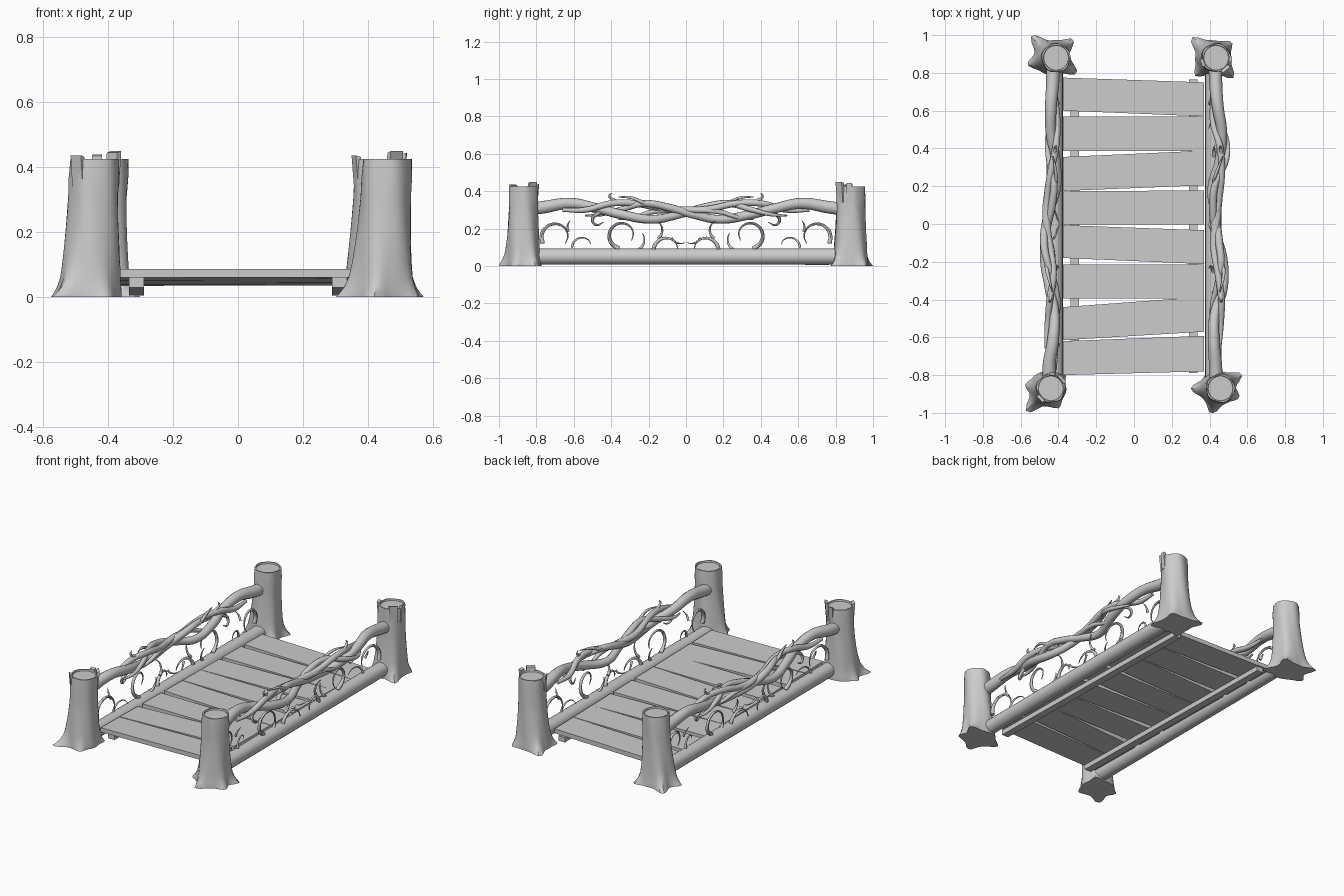
import bpy, bmesh, math
from mathutils import Vector, Matrix

if "Cube" in bpy.data.objects:
    bpy.data.objects.remove(bpy.data.objects["Cube"])


def finish(name, bm, smooth=True):
    bmesh.ops.recalc_face_normals(bm, faces=bm.faces)
    me = bpy.data.meshes.new(name)
    bm.to_mesh(me)
    bm.free()
    ob = bpy.data.objects.new(name, me)
    bpy.context.collection.objects.link(ob)
    if smooth:
        bpy.ops.object.select_all(action='DESELECT')
        ob.select_set(True)
        bpy.context.view_layer.objects.active = ob
        bpy.ops.object.shade_smooth_by_angle(angle=math.radians(40))
    return ob


def prism(name, outline, zlow, zhigh):
    """Flat slab; heights are functions of y."""
    bm = bmesh.new()
    lo = [bm.verts.new((x, y, zlow(y))) for x, y in outline]
    hi = [bm.verts.new((x, y, zhigh(y))) for x, y in outline]
    bm.faces.new(lo)
    bm.faces.new(hi)
    for i in range(len(lo)):
        j = (i + 1) % len(lo)
        bm.faces.new((lo[i], lo[j], hi[j], hi[i]))
    return finish(name, bm, False)


def tube(name, pts, sides=3):
    """Tapered branch through (x, y, z, radius) points."""
    cu = bpy.data.curves.new(name, 'CURVE')
    cu.dimensions = '3D'
    cu.bevel_depth = 1.0
    cu.bevel_resolution = sides
    cu.resolution_u = 6
    cu.use_fill_caps = True
    sp = cu.splines.new('BEZIER')
    sp.bezier_points.add(len(pts) - 1)
    for b, (x, y, z, r) in zip(sp.bezier_points, pts):
        b.co = (x, y, z)
        b.radius = r
        b.handle_left_type = b.handle_right_type = 'AUTO'
    ob = bpy.data.objects.new(name, cu)
    bpy.context.collection.objects.link(ob)
    bpy.ops.object.select_all(action='DESELECT')
    ob.select_set(True)
    bpy.context.view_layer.objects.active = ob
    bpy.ops.object.convert(target='MESH')
    bpy.ops.object.shade_smooth_by_angle(angle=math.radians(45))


# Tree-stump posts with flared roots and a recessed cut top
PROFILE = [(0, .094), (.012, .094), (.03, .092), (.06, .089), (.1, .087), (.16, .083),
           (.23, .079), (.31, .076), (.37, .077), (.425, .074)]


def stump(name, base, top, roots, chips=()):
    bm = bmesh.new()
    n = 40
    rings = []

    def ring(z, r, lobed=True):
        t = min(1, z / .42) ** .8
        cx, cy = (base[k] + (top[k] - base[k]) * t for k in (0, 1))
        vs = []
        for i in range(n):
            a = 2 * math.pi * i / n
            rr = r
            if lobed:
                for deg, amp in roots:
                    d = (a - math.radians(deg) + math.pi) % (2 * math.pi) - math.pi
                    rr += amp * math.exp(-(d / .26) ** 2) * math.exp(-z / .035)
                    rr += .25 * amp * math.exp(-(d / .4) ** 2) * math.exp(-z / .16)
                rr += .0025 * math.sin(5 * a + 9 * z + base[0] * 9)
            y = max(-1, min(1, cy + rr * math.sin(a)))
            vs.append(bm.verts.new((cx + rr * math.cos(a), y, z)))
        rings.append(vs)

    for z, r in PROFILE:
        ring(z, r)
    ring(.425, .067, False)
    ring(.416, .065, False)
    for a, b in zip(rings, rings[1:]):
        for i in range(n):
            j = (i + 1) % n
            bm.faces.new((a[i], a[j], b[j], b[i]))
    bm.faces.new(rings[0])
    bm.faces.new(rings[-1])
    # splintered bark pieces on the rim
    for deg, width, height in chips:
        m = (Matrix.Translation((top[0], top[1], 0)) @ Matrix.Rotation(math.radians(deg), 4, 'Z')
             @ Matrix.Translation((.072, 0, (height + .34) / 2))
             @ Matrix.Rotation(.08, 4, 'Y')
             @ Matrix.Diagonal((.016, width, height - .34, 1)))
        vs = bmesh.ops.create_cube(bm, size=1, matrix=m)['verts']
        for v in sorted(vs, key=lambda v: v.co.z)[-2:]:
            v.co.z -= .006
    finish(name, bm)


stump("front_left_stump", (-.455, -.87), (-.44, -.87),
      [(228, .06), (45, .03), (172, .025), (300, .02)],
      [(40, .05, .45), (85, .03, .44), (225, .045, .437)])
stump("back_left_stump", (-.435, .88), (-.412, .88),
      [(132, .05), (40, .045), (-32, .05), (195, .03)])
stump("back_right_stump", (.42, .88), (.435, .88),
      [(138, .05), (40, .025), (-45, .045), (225, .035)],
      [(-50, .05, .45), (-5, .03, .445), (200, .04, .437)])
stump("front_right_stump", (.44, -.87), (.458, -.87),
      [(30, .045), (-22, .025), (258, .035), (180, .035)])

# Round side logs
for side, s in (("left", -1), ("right", 1)):
    bm = bmesh.new()
    bmesh.ops.create_cone(bm, cap_ends=True, segments=20, radius1=.043, radius2=.043, depth=1.64,
                          matrix=Matrix.Translation((s * .42, 0, .051)) @ Matrix.Rotation(math.pi / 2, 4, 'X'))
    finish(side + "_log", bm)


# Gently sloped deck: support beams and eight uneven planks
def deck(offset):
    return lambda y: .06 + offset - .025 * (y + .8) / 1.57


for side, s in (("left", -1), ("right", 1)):
    prism(side + "_beam", [(s * .29, -.79), (s * .335, -.79), (s * .335, .765), (s * .29, .765)],
          deck(-.03), deck(0))
PLANKS = [(.775, .60, .75, .57), (.568, .387, .568, .387), (.355, .175, .388, .205),
          (.173, -.003, .178, -.003), (-.006, -.18, -.033, -.212), (-.214, -.395, -.214, -.395),
          (-.44, -.615, -.385, -.57), (-.62, -.80, -.592, -.78)]
for i, (lt, lb, rt, rb) in enumerate(PLANKS):
    prism(f"plank_{i + 1}", [(-.376, lb), (.371, rb), (.371, rt), (-.376, lt)], deck(0), deck(.027))

# Interwoven handrail branches: (y, sideways offset, z, radius)
MAIN = [(-.9, .0, .295, .036), (-.76, 0, .315, .035), (-.62, -.01, .335, .031), (-.48, -.01, .31, .027),
        (-.34, .015, .275, .026), (-.18, .025, .25, .024), (-.04, 0, .275, .022), (.1, -.015, .315, .021),
        (.22, -.01, .335, .018), (.34, .02, .305, .015), (.46, .03, .275, .01), (.54, .015, .27, .004)]
THIN = [(-.66, .02, .30, .01), (-.54, .025, .30, .016), (-.4, .015, .335, .018), (-.27, -.01, .335, .018),
        (-.12, -.015, .305, .018), (.04, .01, .30, .017), (.18, .02, .29, .014), (.28, 0, .26, .01), (.36, -.02, .25, .004)]
TWIGS = [[(-.33, 0, .33, .012), (-.38, .01, .35, .009), (-.41, .015, .375, .006), (-.4, .015, .39, .002)],
         [(-.15, 0, .31, .012), (-.22, .02, .335, .011), (-.29, .015, .365, .008), (-.36, 0, .37, .003)],
         [(-.45, 0, .295, .012), (-.5, .01, .25, .009), (-.48, .02, .22, .006), (-.44, .02, .235, .002)]]
# Curling shoots under the rail: centre y, z, radius, start and end angle, thickness
CURLS = [(-.695, .155, .08, 205, -35, .012), (-.58, .22, .06, 215, 150, .008),
         (-.55, .10, .06, 180, 20, .007), (-.34, .165, .075, 255, -30, .012),
         (-.28, .15, .07, 270, 390, .01), (-.1, .085, .075, 190, 10, .012),
         (-.02, .17, .06, 200, 290, .007), (-.18, .2, .06, 300, 420, .009)]


def rail_x(side, y):
    """Sideways wander of each handrail."""
    if side < 0:
        return -.43 - .035 * math.exp(-((y + .04) / .18) ** 2) - .02 * math.exp(-((y + .75) / .15) ** 2)
    return .432 + .04 * math.exp(-((y - .38) / .14) ** 2) + .025 * math.exp(-((y + .3) / .15) ** 2)


for side, s in (("left", -1), ("right", 1)):
    for end, e in (("front", 1), ("back", -1)):
        def place(p):
            y, dx, z, r = p
            return (rail_x(s, e * y) + e * s * dx, e * y, z, r)

        tube(f"{side}_{end}_rail_branch", [place(p) for p in MAIN])
        tube(f"{side}_{end}_rail_vine", [place(p) for p in THIN])
        for k, t in enumerate(TWIGS):
            tube(f"{side}_{end}_twig_{k + 1}", [place(p) for p in t], 2)
        for k, (cy, cz, rad, a0, a1, th) in enumerate(CURLS):
            pts = []
            for i in range(8):
                f = i / 7
                a = math.radians(a0 + (a1 - a0) * f)
                rr = rad * (1 - .25 * f)
                x = s * (.425 + .03 * f * (1 if k % 2 else -1))
                pts.append((x, e * (cy + rr * math.cos(a)), cz + rr * math.sin(a), th * (1 - .8 * f)))
            tube(f"{side}_{end}_curl_{k + 1}", pts, 2)
